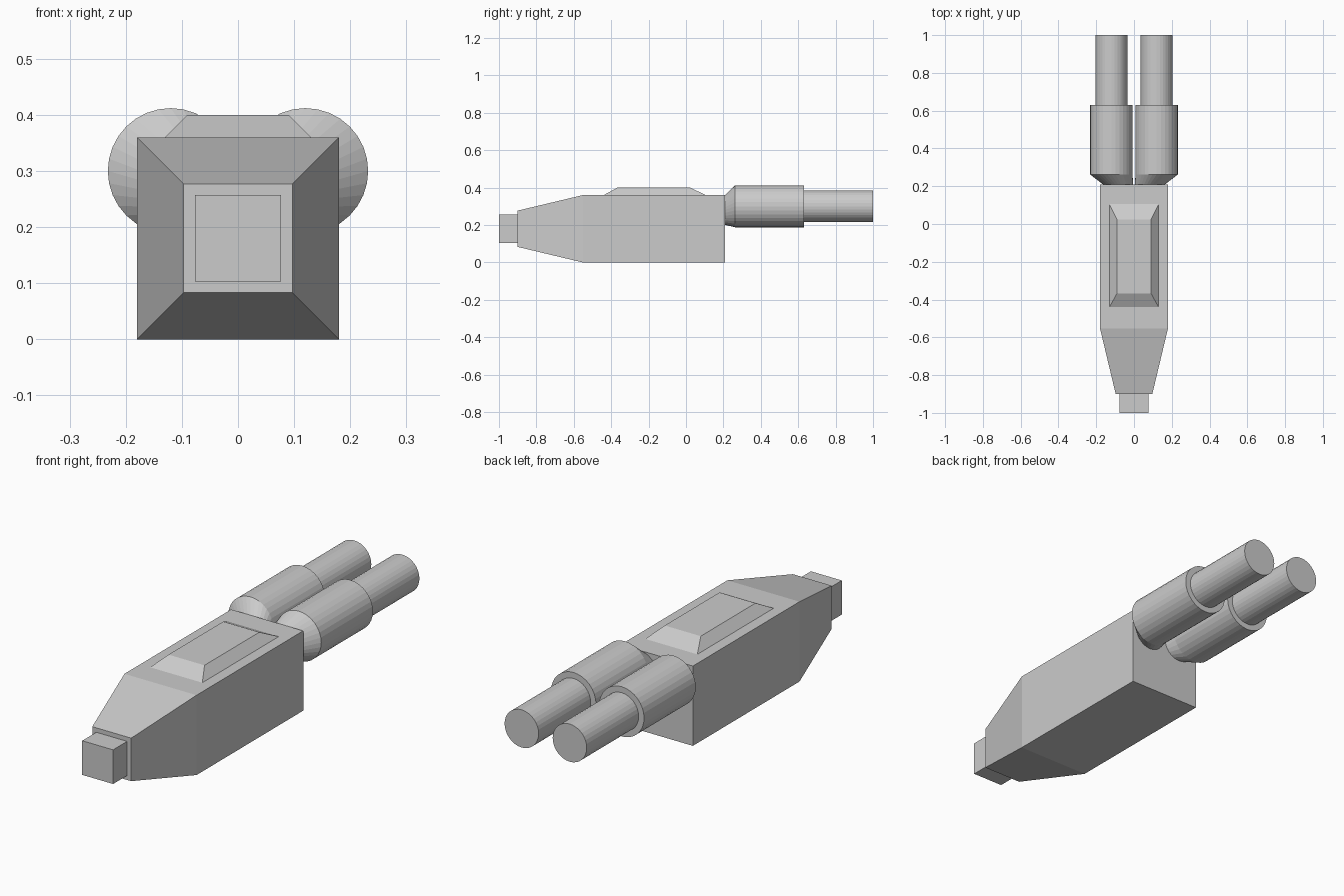
import bpy, bmesh
from math import cos, sin, pi

if "Cube" in bpy.data.objects:
    bpy.data.objects.remove(bpy.data.objects["Cube"])


def loft(name, rings):
    """Skin a list of equal-length point rings and cap both ends."""
    bm = bmesh.new()
    loops = [[bm.verts.new(p) for p in ring] for ring in rings]
    n = len(loops[0])
    for a, b in zip(loops, loops[1:]):
        for i in range(n):
            j = (i + 1) % n
            bm.faces.new((a[i], a[j], b[j], b[i]))
    bm.faces.new(loops[0])
    bm.faces.new(loops[-1])
    bmesh.ops.recalc_face_normals(bm, faces=bm.faces)
    mesh = bpy.data.meshes.new(name)
    bm.to_mesh(mesh)
    bm.free()
    obj = bpy.data.objects.new(name, mesh)
    bpy.context.collection.objects.link(obj)
    return obj


def square(y, half, cz=0.18):
    return [(sx * half, y, cz + sz * half)
            for sx, sz in ((-1, -1), (1, -1), (1, 1), (-1, 1))]


def rect(z, half_x, y0, y1):
    return [(-half_x, y0, z), (half_x, y0, z), (half_x, y1, z), (-half_x, y1, z)]


def circle(y, cx, cz, r, n=32):
    return [(cx + r * cos(2 * pi * i / n), y, cz + r * sin(2 * pi * i / n))
            for i in range(n)]


# Main body with tapered nose
loft("body", [square(-0.90, 0.097), square(-0.552, 0.18), square(0.208, 0.18)])

# Square plug at the front
loft("front_plug", [square(-1.0, 0.077), square(-0.90, 0.077)])

# Bevelled raised panel on top
loft("top_panel", [rect(0.36, 0.13, -0.44, 0.105), rect(0.40, 0.09, -0.367, 0.023)])

# Rear barrel: skewed collar, thick sleeve, thin end; mirrored to the other side
barrel = loft("rear_barrels", [
    circle(0.208, 0.083, 0.28, 0.079),
    circle(0.262, 0.12, 0.30, 0.112),
    circle(0.63, 0.12, 0.30, 0.112),
    circle(0.63, 0.12, 0.30, 0.085),
    circle(1.0, 0.12, 0.30, 0.085),
])
mirror = barrel.modifiers.new("mirror", 'MIRROR')
mirror.use_mirror_merge = False
